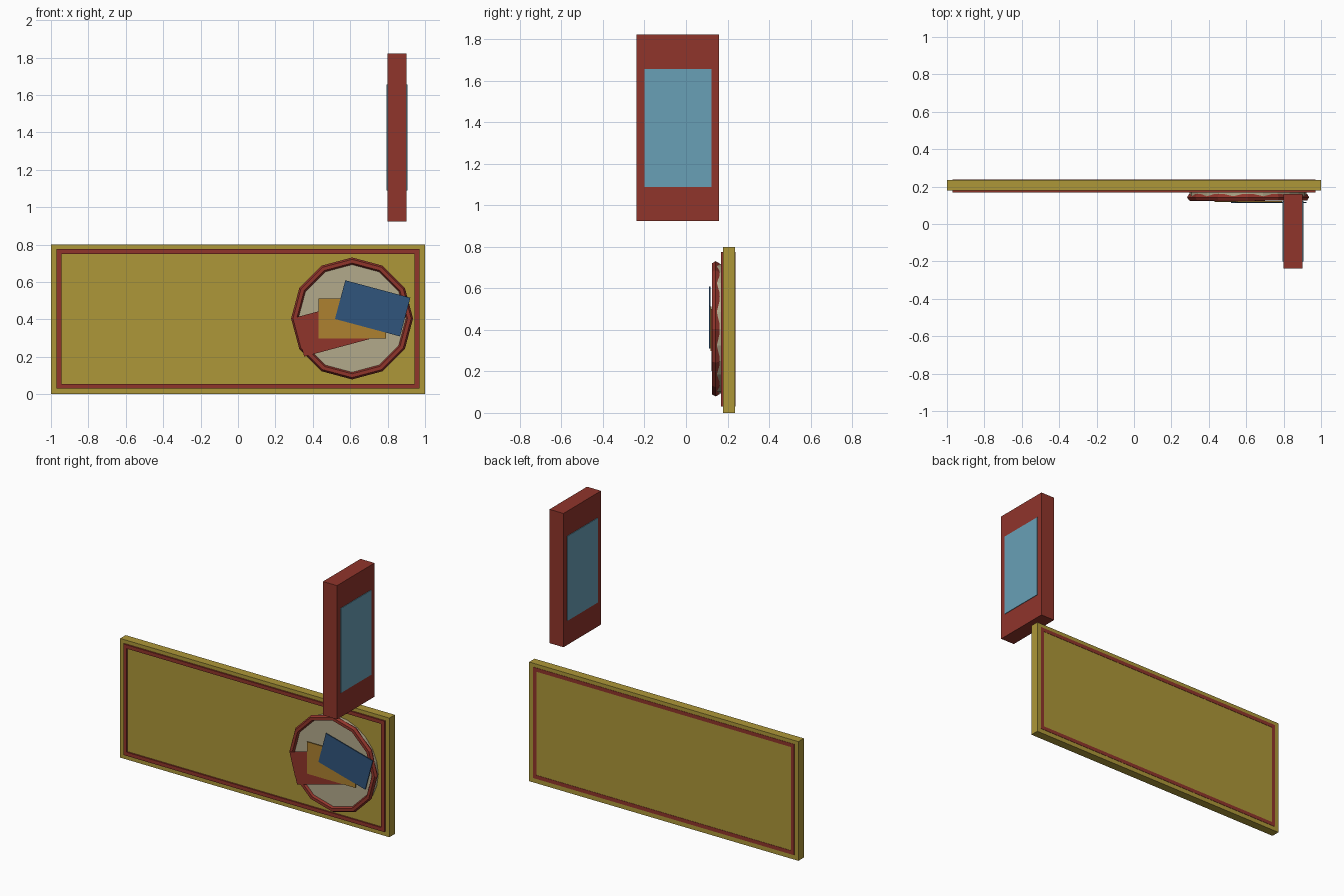
import bpy
from math import radians, pi

if "Cube" in bpy.data.objects:
    bpy.data.objects.remove(bpy.data.objects["Cube"])


def material(name, rgb):
    m = bpy.data.materials.new(name)
    m.diffuse_color = (*rgb, 1)
    m.use_nodes = True
    m.node_tree.nodes["Principled BSDF"].inputs["Base Color"].default_value = m.diffuse_color
    return m


RED = material("red", (0.28, 0.035, 0.024))
YELLOW = material("yellow", (0.42, 0.31, 0.04))
CREAM = material("cream", (0.45, 0.40, 0.26))
ORANGE = material("orange", (0.42, 0.22, 0.03))
NAVY = material("navy", (0.03, 0.09, 0.2))
GLASS = material("light_blue", (0.14, 0.35, 0.47))


def finish(name, mat):
    o = bpy.context.object
    o.name = name
    o.data.materials.append(mat)
    return o


def box(name, x, y, z, mat, tilt=0):
    """Box from (min, max) ranges, optionally tilted in the front plane."""
    r = (x, y, z)
    bpy.ops.mesh.primitive_cube_add(size=1, location=[(a + b) / 2 for a, b in r],
                                    rotation=(0, -radians(tilt), 0))
    o = finish(name, mat)
    o.scale = [b - a for a, b in r]
    return o


# Long sign board
box("sign_board", (-1, 1), (0.178, 0.236), (0, 0.8), YELLOW)

# Red border strips running through the board
BY = (0.168, 0.238)
for n, z in (("bottom", 0.03), ("top", 0.75)):
    box("border_" + n, (-0.97, 0.97), BY, (z, z + 0.025), RED)
for n, x in (("left", -0.97), ("right", 0.945)):
    box("border_" + n, (x, x + 0.025), BY, (0.055, 0.75), RED)

# Round plate with faceted rim
CX, CZ = 0.61, 0.405
bpy.ops.mesh.primitive_cylinder_add(vertices=24, radius=0.312, depth=0.032,
                                    location=(CX, 0.156, CZ), rotation=(pi / 2, 0, 0))
finish("plate", CREAM)
bpy.ops.mesh.primitive_torus_add(major_segments=12, minor_segments=6,
                                 major_radius=0.306, minor_radius=0.02,
                                 location=(CX, 0.143, CZ), rotation=(pi / 2, 0, 0))
finish("plate_rim", RED)

# Three fanned cards on the plate
cards = (("red", -1, RED, 15), ("orange", 0, ORANGE, 0), ("blue", 1, NAVY, -15))
for n, k, mat, tilt in cards:
    x, y, z = CX + 0.11 * k, 0.12 - 0.005 * k, CZ + 0.054 * k
    box("card_" + n, (x - 0.18, x + 0.18), (y - 0.003, y + 0.003),
        (z - 0.107, z + 0.107), mat, tilt)

# Projecting upright sign with a light panel on both sides
box("hanging_sign", (0.798, 0.902), (-0.238, 0.16), (0.924, 1.822), RED)
box("hanging_sign_panel", (0.794, 0.906), (-0.2, 0.122), (1.088, 1.656), GLASS)
